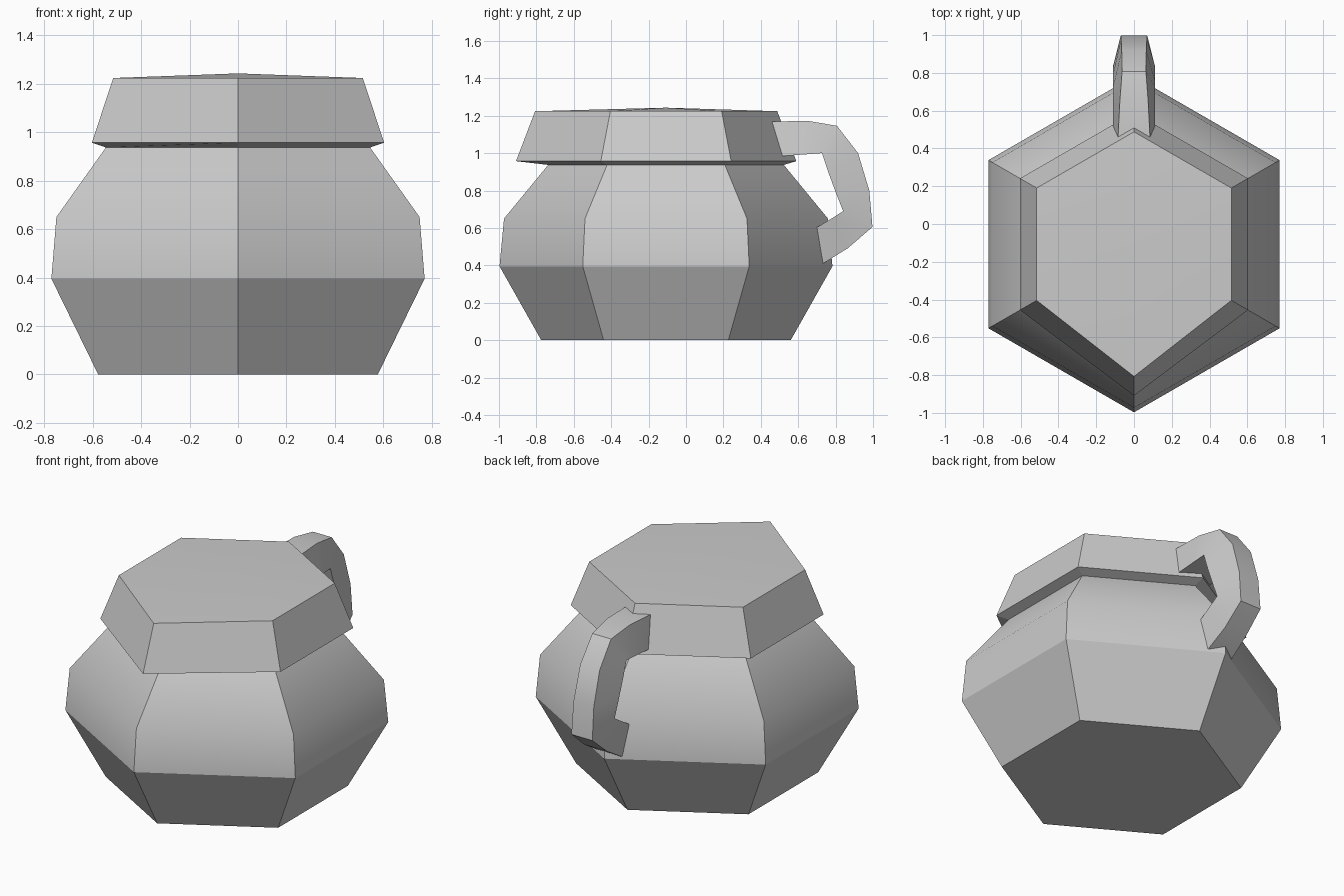
import bpy
import bmesh
from math import sin, cos, radians

cube = bpy.data.objects.get("Cube")
if cube:
    bpy.data.objects.remove(cube, do_unlink=True)

clay = bpy.data.materials.new("light_grey_clay")
clay.use_nodes = True
GREY = (0.6, 0.6, 0.6, 1)
clay.diffuse_color = GREY
clay.node_tree.nodes["Principled BSDF"].inputs["Base Color"].default_value = GREY

CENTRE_Y = -0.107


def finish(bm, name):
    bmesh.ops.recalc_face_normals(bm, faces=bm.faces)
    for face in bm.faces:
        face.smooth = True
    mesh = bpy.data.meshes.new(name)
    bm.to_mesh(mesh)
    bm.free()
    mesh.materials.append(clay)
    obj = bpy.data.objects.new(name, mesh)
    bpy.context.collection.objects.link(obj)
    return obj


def bridge(bm, rings):
    """Join successive rings of equal size with quads."""
    for a, b in zip(rings, rings[1:]):
        n = len(a)
        for i in range(n):
            j = (i + 1) % n
            bm.faces.new((a[i], a[j], b[j], b[i]))


def hex_ring(bm, radius, z, lip=0):
    """Hexagon with a corner at the back; the front corner is drawn out by lip."""
    ring = []
    for i in range(6):
        a = radians(90 + 60 * i)
        y = CENTRE_Y + radius * sin(a) - (lip if i == 3 else 0)
        ring.append(bm.verts.new((radius * cos(a), y, z)))
    return ring


# Hexagonal pot: belly, neck, and flared collar with a pouring lip
bm = bmesh.new()
profile = [(0.667, 0, 0), (0.89, 0.395, 0), (0.866, 0.65, 0),
           (0.63, 0.937, 0), (0.697, 0.957, 0.105), (0.595, 1.224, 0.105)]
rings = [hex_ring(bm, *p) for p in profile]
bridge(bm, rings)
bm.faces.new(rings[0])

# Shallow peaked top
peak = bm.verts.new((0, CENTRE_Y, 1.243))
top = rings[-1]
for i in range(6):
    bm.faces.new((top[i], top[(i + 1) % 6], peak))

# Every edge is crisp except the shoulder ring and the top ridges
shoulder = set(rings[2])
for edge in bm.edges:
    soft = peak in edge.verts or all(v in shoulder for v in edge.verts)
    edge.smooth = soft
finish(bm, "pot_body")

# Handle: stations of outer (y, z, half width) and inner (y, z)
INNER_HALF = 0.11
stations = [
    ((0.45, 1.168, 0.085), (0.513, 0.984)),
    ((0.647, 1.173, 0.075), (0.62, 0.992)),
    ((0.807, 1.146, 0.063), (0.727, 1.0)),
    ((0.92, 1.0, 0.065), (0.76, 0.9)),
    ((0.98, 0.8, 0.068), (0.797, 0.8)),
    ((0.997, 0.605, 0.07), (0.84, 0.69)),
    ((0.866, 0.492, 0.075), (0.77, 0.645)),
    ((0.727, 0.406, 0.085), (0.695, 0.6)),
]
bm = bmesh.new()
rings = []
for (oy, oz, w), (iy, iz) in stations:
    corners = [(-w, oy, oz), (w, oy, oz), (INNER_HALF, iy, iz), (-INNER_HALF, iy, iz)]
    rings.append([bm.verts.new(c) for c in corners])
bridge(bm, rings)
bm.faces.new(rings[0])
bm.faces.new(rings[-1])
handle = finish(bm, "handle")

bpy.ops.object.select_all(action="DESELECT")
handle.select_set(True)
bpy.context.view_layer.objects.active = handle
bpy.ops.object.shade_smooth_by_angle(angle=radians(30))
